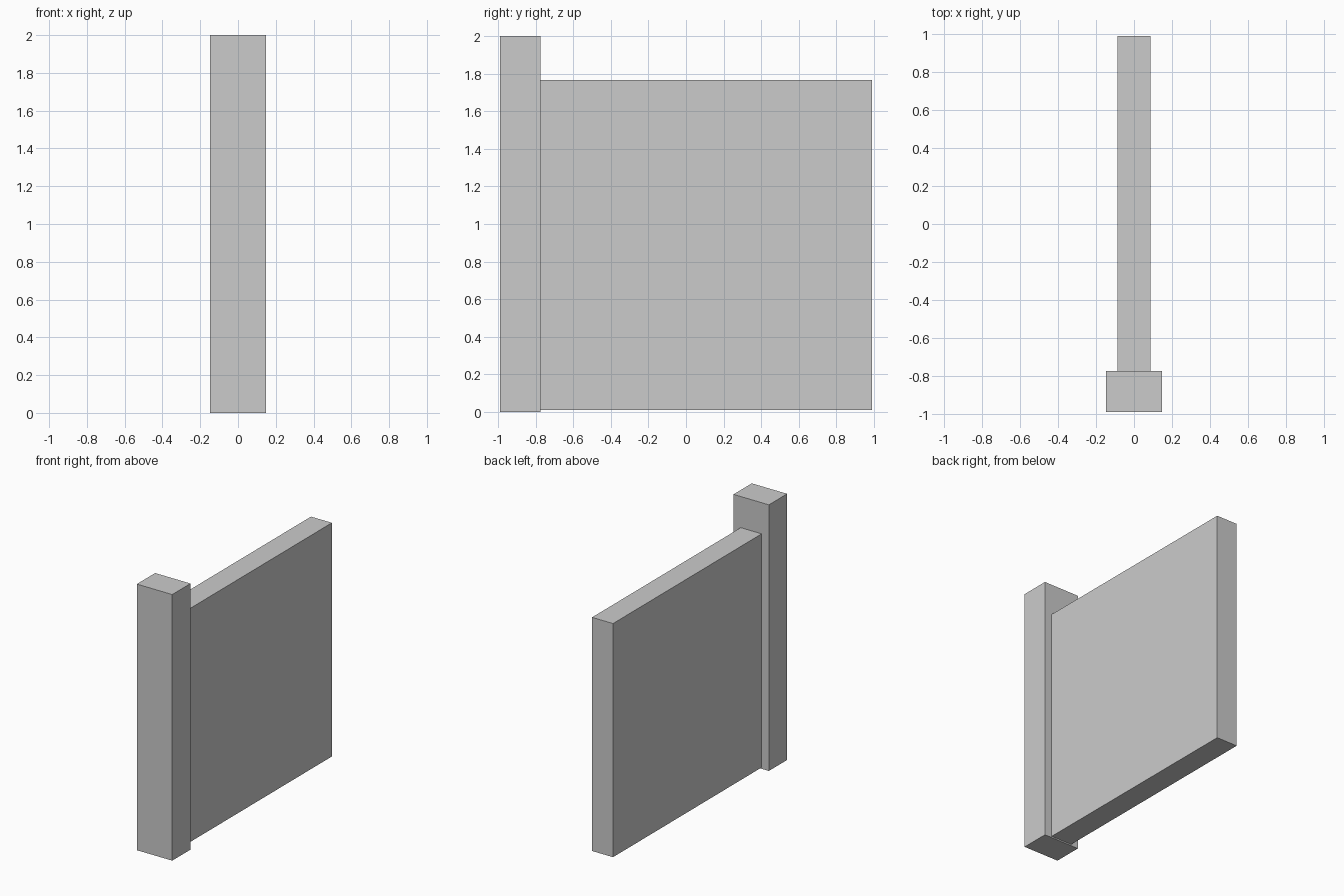
import bpy

if "Cube" in bpy.data.objects:
    bpy.data.objects.remove(bpy.data.objects["Cube"])


def box(name, x, y, z):
    """Axis-aligned box from (min, max) ranges."""
    spans = (x, y, z)
    bpy.ops.mesh.primitive_cube_add(size=1, location=[(a + b) / 2 for a, b in spans])
    obj = bpy.context.object
    obj.name = name
    obj.scale = [b - a for a, b in spans]
    bpy.ops.object.transform_apply(location=False, rotation=False, scale=True)
    return obj


JOINT_Y = -0.774

# Tall square post at the front end
box("fence_post", (-0.147, 0.147), (-0.991, JOINT_Y), (0.0, 2.0))

# Thinner, lower wall panel butted against the post, just clear of the ground
box("wall_panel", (-0.087, 0.087), (JOINT_Y, 0.991), (0.01, 1.766))
